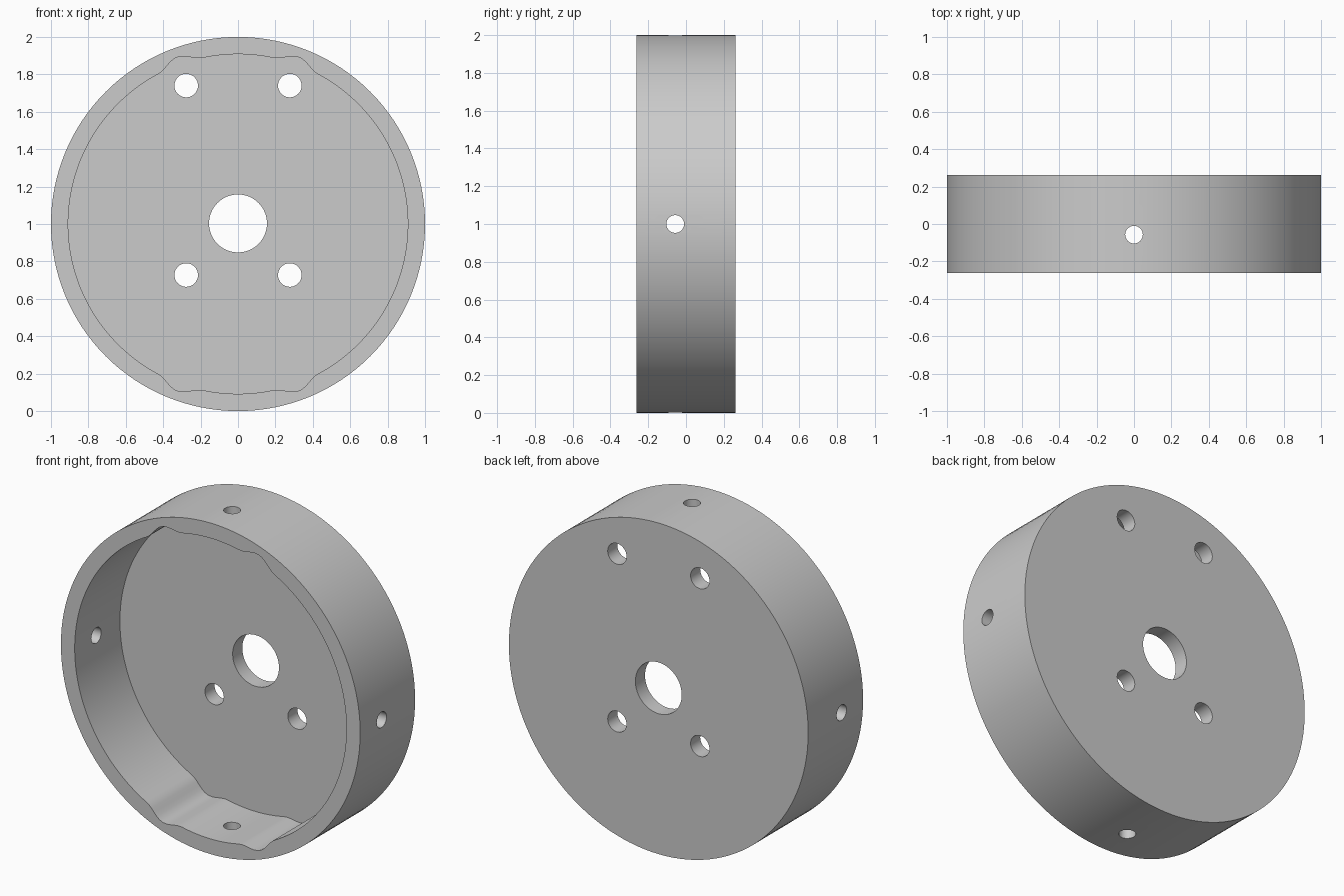
import bpy, bmesh, math
from mathutils import Matrix

if "Cube" in bpy.data.objects:
    bpy.data.objects.remove(bpy.data.objects["Cube"])

HALF, FLOOR_Y = 0.262, 0.17


def prism(name, pts, y0, y1):
    """Extrude an (x, z) outline from y0 to y1."""
    bm = bmesh.new()
    face = bm.faces.new([bm.verts.new((x, y0, z)) for x, z in pts])
    ext = bmesh.ops.extrude_face_region(bm, geom=[face])
    for v in ext["geom"]:
        if isinstance(v, bmesh.types.BMVert):
            v.co.y = y1
    bmesh.ops.recalc_face_normals(bm, faces=bm.faces)
    me = bpy.data.meshes.new(name)
    bm.to_mesh(me)
    bm.free()
    ob = bpy.data.objects.new(name, me)
    bpy.context.collection.objects.link(ob)
    return ob


def circle(r, n, cx=0, cz=0):
    return [(cx + r * math.sin(2 * math.pi * i / n),
             cz + r * math.cos(2 * math.pi * i / n)) for i in range(n)]


def cavity_outline(n=240):
    # round pocket with four smooth lobes, 20 degrees off the vertical
    pts = []
    for i in range(n):
        a = 2 * math.pi * i / n
        off = math.degrees(math.atan2(abs(math.sin(a)), abs(math.cos(a)))) - 20
        r = 0.908
        if abs(off) < 8:
            r += 0.041 * math.cos(off / 8 * math.pi / 2) ** 2
        pts.append((r * math.sin(a), 1 + r * math.cos(a)))
    return pts


def cut(target, cutter):
    mod = target.modifiers.new("cut", 'BOOLEAN')
    mod.operation, mod.solver, mod.object = 'DIFFERENCE', 'EXACT', cutter
    bpy.context.view_layer.objects.active = target
    bpy.ops.object.modifier_apply(modifier=mod.name)
    bpy.data.objects.remove(cutter)


# Round body and front pocket
body = prism("round_housing", circle(1, 128, 0, 1), -HALF, HALF)
cut(body, prism("pocket_cutter", cavity_outline(), -0.5, FLOOR_Y))

# Shaft hole and four screw holes through the back plate
cut(body, prism("shaft_cutter", circle(0.155, 48, 0, 1.003), 0, 0.5))
for x in (-0.277, 0.277):
    for z in (0.727, 1.74):
        cut(body, prism("screw_cutter", circle(0.063, 32, x, z), 0, 0.5))

# Radial holes through the rim: left-right and top-bottom
for axis in ('Z', 'X'):
    drill = prism("rim_cutter", circle(0.047, 32), -1.2, 1.2)
    drill.data.transform(Matrix.Translation((0, -0.057, 1)) @
                         Matrix.Rotation(math.pi / 2, 4, axis))
    cut(body, drill)

# Smooth shading with crisp edges
bpy.ops.object.select_all(action='DESELECT')
body.select_set(True)
bpy.context.view_layer.objects.active = body
bpy.ops.object.shade_smooth_by_angle(angle=math.radians(30))
